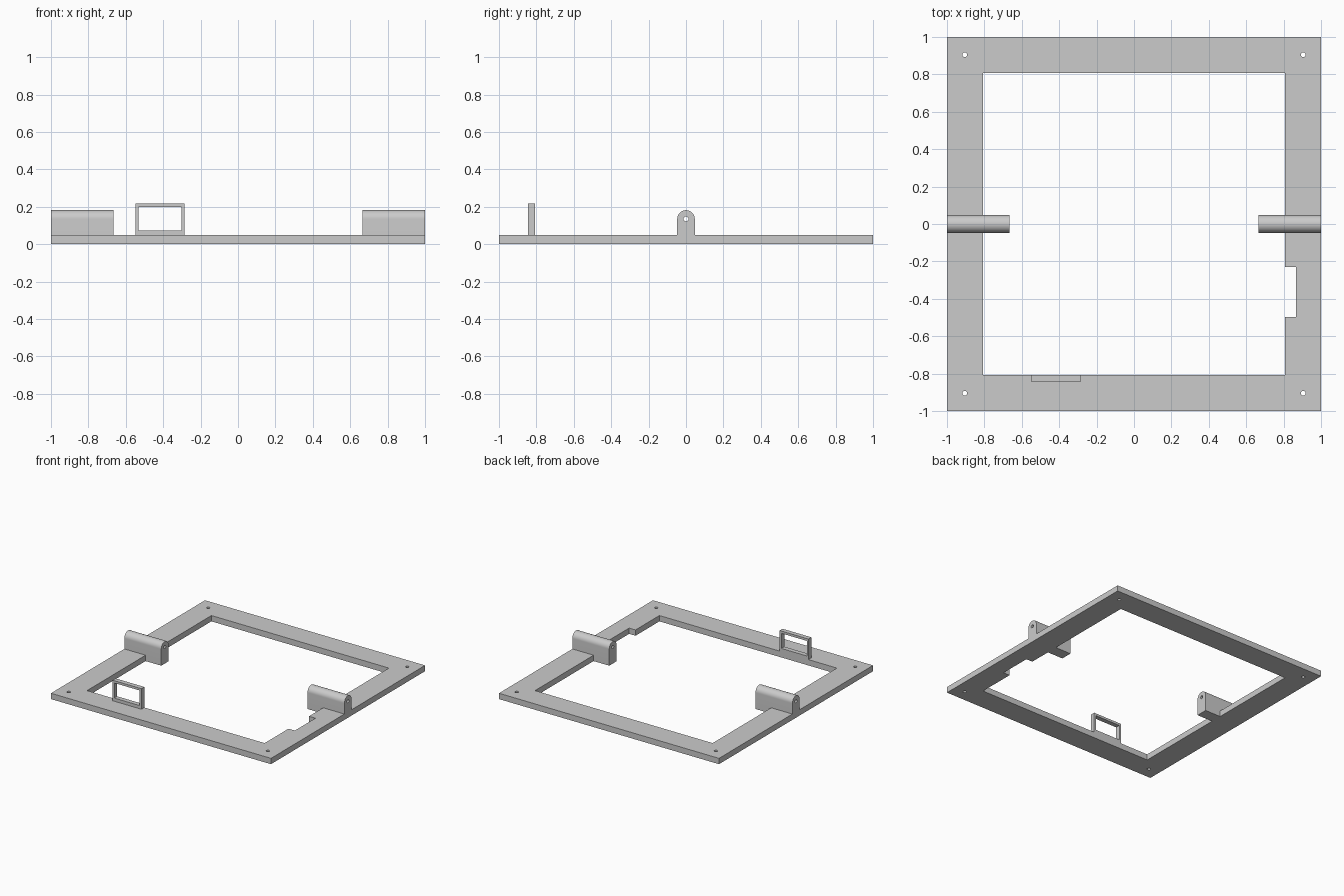
import bpy
import bmesh
import math
from mathutils import Vector

cube = bpy.data.objects.get("Cube")
if cube:
    bpy.data.objects.remove(cube, do_unlink=True)

THICK = 0.048        # plate thickness
INNER = 0.807        # half width of the opening
LUG_END = 0.665      # inner end of each pivot lug
LUG_R = 0.047        # lug half width and top radius
LUG_Z = 0.135        # pivot height
HOLE_R = 0.013

grey = bpy.data.materials.new("plain grey")
grey.use_nodes = True
colour = (0.6, 0.6, 0.6, 1)
grey.diffuse_color = colour
grey.node_tree.nodes["Principled BSDF"].inputs["Base Color"].default_value = colour


def prism(name, outline, offset):
    """Extrude a flat 3D outline along an offset into a closed solid."""
    bm = bmesh.new()
    face = bm.faces.new([bm.verts.new(p) for p in outline])
    moved = bmesh.ops.extrude_face_region(bm, geom=[face], use_keep_orig=True)
    verts = [v for v in moved["geom"] if isinstance(v, bmesh.types.BMVert)]
    bmesh.ops.translate(bm, verts=verts, vec=Vector(offset))
    bmesh.ops.recalc_face_normals(bm, faces=bm.faces)
    mesh = bpy.data.meshes.new(name)
    bm.to_mesh(mesh)
    bm.free()
    mesh.materials.append(grey)
    obj = bpy.data.objects.new(name, mesh)
    bpy.context.collection.objects.link(obj)
    return obj


def box(name, x0, x1, y0, y1, z0, z1):
    base = [(x0, y0, z0), (x1, y0, z0), (x1, y1, z0), (x0, y1, z0)]
    return prism(name, base, (0, 0, z1 - z0))


def arc(radius, start, end, steps):
    angles = [start + (end - start) * i / steps for i in range(steps + 1)]
    return [(radius * math.cos(a), radius * math.sin(a)) for a in angles]


def select_only(obj):
    bpy.ops.object.select_all(action='DESELECT')
    obj.select_set(True)
    bpy.context.view_layer.objects.active = obj


def cut(target, cutter):
    """Subtract the cutter from the target, then discard it."""
    cutter.hide_render = True
    mod = target.modifiers.new("cut", 'BOOLEAN')
    mod.operation = 'DIFFERENCE'
    mod.solver = 'EXACT'
    mod.object = cutter
    select_only(target)
    bpy.ops.object.modifier_apply(modifier=mod.name)
    bpy.data.objects.remove(cutter, do_unlink=True)


circle = arc(HOLE_R, 0, math.tau, 16)[:-1]

# Square base frame with its opening and the side notch
frame = box("base_frame", -1, 1, -1, 1, 0, THICK)
cut(frame, box("opening_cutter", -INNER, INNER, -INNER, INNER, -0.1, 0.2))
cut(frame, box("notch_cutter", 0.7, 0.865, -0.497, -0.23, -0.1, 0.2))

# Corner screw holes
for sx in (-1, 1):
    for sy in (-1, 1):
        ring = [(sx * 0.905 + u, sy * 0.905 + v, -0.1) for u, v in circle]
        cut(frame, prism("screw_cutter", ring, (0, 0, 0.3)))

# Round-topped pivot lugs, seated in slots in the side rails
for side, sx in (("left", 1), ("right", -1)):
    slot = sorted((sx * 0.7, sx * 1.1))
    cut(frame, box("slot_cutter", *slot, -LUG_R, LUG_R, -0.1, 0.2))
    profile = [(-LUG_R, 0), (LUG_R, 0)]
    profile += [(u, LUG_Z + v) for u, v in arc(LUG_R, 0, math.pi, 24)]
    lug = prism(side + "_pivot_lug", [(sx * LUG_END, y, z) for y, z in profile],
                (sx * (1 - LUG_END), 0, 0))
    bore = [(sx * 0.5, u, LUG_Z + v) for u, v in circle]
    cut(lug, prism("bore_cutter", bore, (sx * 0.7, 0, 0)))
    select_only(lug)
    bpy.ops.object.shade_smooth_by_angle(angle=math.radians(30))

# Upright rectangular loop on the front rail
loop = box("front_loop", -0.548, -0.286, -0.845, -INNER, THICK, 0.217)
cut(loop, box("loop_cutter", -0.533, -0.302, -1, -0.7, 0.074, 0.198))
